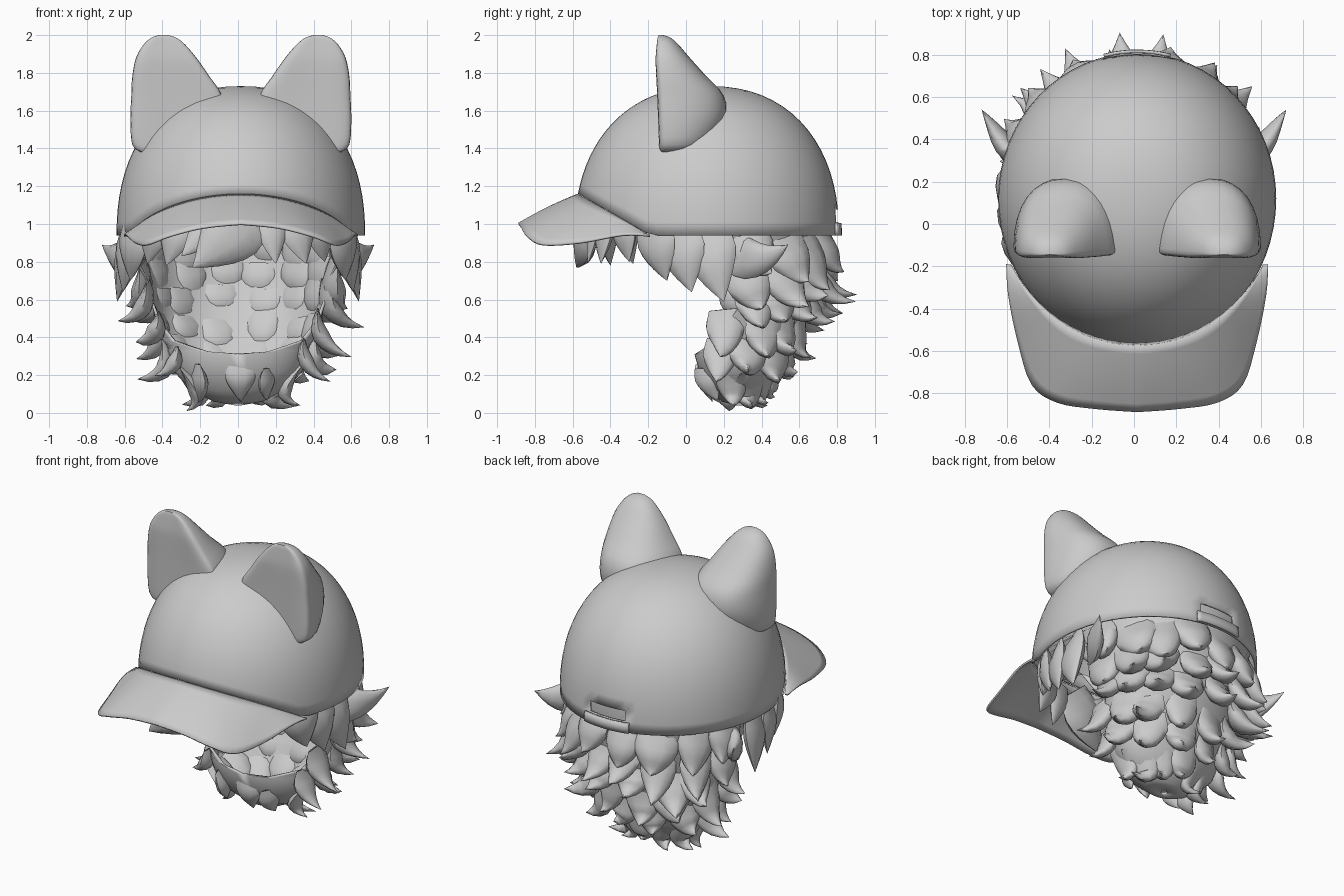
import bpy, bmesh, math, random
from mathutils import Vector

if "Cube" in bpy.data.objects:
    bpy.data.objects.remove(bpy.data.objects["Cube"])

random.seed(11)
CX = 0.015
grey = bpy.data.materials.new("plain_grey")
grey.diffuse_color = (0.6, 0.6, 0.6, 1)
grey.use_nodes = True
grey.node_tree.nodes["Principled BSDF"].inputs["Base Color"].default_value = grey.diffuse_color


def finish(name, bm, thick=0, angle=40):
    bmesh.ops.recalc_face_normals(bm, faces=bm.faces)
    me = bpy.data.meshes.new(name)
    bm.to_mesh(me)
    bm.free()
    ob = bpy.data.objects.new(name, me)
    bpy.context.collection.objects.link(ob)
    me.materials.append(grey)
    if thick:
        mod = ob.modifiers.new("thickness", 'SOLIDIFY')
        mod.thickness = thick
        mod.offset = -1
    bpy.ops.object.select_all(action='DESELECT')
    ob.select_set(True)
    bpy.context.view_layer.objects.active = ob
    bpy.ops.object.shade_smooth_by_angle(angle=math.radians(angle))
    return ob


def loft(bm, rows, closed=False, cap=False):
    """Skin a list of equally long point rows."""
    vr = [[bm.verts.new(p) for p in r] for r in rows]
    n = len(rows[0])
    for a, b in zip(vr, vr[1:]):
        for i in range(n if closed else n - 1):
            j = (i + 1) % n
            bm.faces.new((a[i], a[j], b[j], b[i]))
    if cap:
        bm.faces.new(vr[0])
        bm.faces.new(vr[-1])
    bmesh.ops.remove_doubles(bm, verts=bm.verts, dist=0.0005)


def interp(pts, t):
    """Smooth curve through evenly spaced points, t in 0..1."""
    f = min(max(t, 0), 0.99999) * (len(pts) - 1)
    i = int(f)
    u = f - i
    g = [Vector(pts[min(max(k, 0), len(pts) - 1)]) for k in (i - 1, i, i + 1, i + 2)]
    return 0.5 * (2 * g[1] + (g[2] - g[0]) * u + (2 * g[0] - 5 * g[1] + 4 * g[2] - g[3]) * u * u
                  + (3 * g[1] - g[0] - 3 * g[2] + g[3]) * u ** 3)


# ---- cap dome: egg-like shell, rim raised where the brim joins ----
BRIM = math.radians(64)


def rim_z(phi):
    a = abs((phi + math.pi) % (2 * math.pi) - math.pi) / BRIM
    return 0.94 + 0.22 * max(0, 1 - a * a)


def dome_point(phi, z, grow=0.0):
    h = min(max((z - 0.94) / 0.79, 0), 1)
    r = (1 - h ** 2.25) ** (1 / 2.25)
    ry = 0.71 if math.cos(phi) > 0 else 0.69
    return Vector((CX + (0.658 + grow) * r * math.sin(phi),
                   0.12 - (ry + grow) * r * math.cos(phi), z))


bm = bmesh.new()
rows = []
for k in range(19):
    s = math.sin(k / 18 * math.pi / 2)
    rows.append([dome_point(i * math.tau / 64, rim_z(i * math.tau / 64) * (1 - s) + 1.73 * s)
                 for i in range(64)])
loft(bm, rows, closed=True)
# adjustment opening at the back
hole = []
for f in bm.faces:
    c = f.calc_center_median()
    if c.y > 0.6 and abs(c.x - CX) < 0.15 and 1.0 < c.z < 1.1:
        hole.append(f)
bmesh.ops.delete(bm, geom=hole, context='FACES')
finish("cap_dome", bm, 0.015)

# ---- strap across the opening ----
bm = bmesh.new()
loft(bm, [[dome_point(math.pi + (i - 6) * 0.04, z, 0.015) for i in range(13)]
          for z in (0.94, 0.97, 1.005)])
finish("back_strap", bm, 0.015)

# ---- brim: from the dome out to the drooping edge ----
edge = [(0, -0.89, 1.005), (0.2, -0.875, 0.985), (0.38, -0.845, 0.94), (0.5, -0.76, 0.895),
        (0.565, -0.56, 0.905), (0.61, -0.34, 0.945), (0.62, -0.19, 0.945)]
bm = bmesh.new()
rows = []
for k in range(9):
    t = k / 8
    row = []
    for i in range(-24, 25):
        a = i / 24
        inner = dome_point(a * BRIM, rim_z(a * BRIM), 0.003)
        o = interp(edge, abs(a))
        outer = Vector((CX + math.copysign(o.x, a), o.y, o.z))
        p = inner.lerp(outer, t)
        p.z += 0.008 * math.sin(t * math.pi) * (1 - a * a)
        row.append(p)
    rows.append(row)
loft(bm, rows)
finish("cap_brim", bm, 0.012)

# ---- ears: D-shaped sections, nearly flat in front, rounded behind ----
# height, inner x, outer x, back y
EAR = [(1.38, 0.14, 0.53, 0.06), (1.42, 0.11, 0.575, 0.13), (1.55, 0.09, 0.585, 0.21),
       (1.68, 0.1, 0.58, 0.2), (1.78, 0.165, 0.575, 0.11), (1.88, 0.235, 0.555, 0.02),
       (1.95, 0.295, 0.515, -0.04), (1.985, 0.34, 0.475, -0.08), (2.0, 0.385, 0.435, -0.12)]
for side, label in ((1, "right_ear"), (-1, "left_ear")):
    bm = bmesh.new()
    rows = []
    for k in range(25):
        z, x0, x1, yb = interp([Vector(e) for e in EAR], k / 24)
        front = -0.1 - 0.04 * k / 24
        mid, half = (x0 + x1) / 2, (x1 - x0) / 2
        row = []
        for i in range(32):
            a = i * math.tau / 32
            c, s = math.cos(a), math.sin(a)
            x = mid + half * math.copysign(abs(c) ** 0.85, c)
            if s > 0:
                y = front + (yb - front) * s ** 0.9
            else:
                y = front - 0.05 * min(1, half * 6) * (abs(s) ** 0.6 - 0.3 * s ** 4)
            row.append((CX + side * x, y, z))
        rows.append(row)
    loft(bm, rows, closed=True, cap=True)
    finish(label, bm, 0, 70)

# ---- hair base: shell open at the face, closing under the chin ----
# height, half width, half depth, centre y, opening half angle in degrees
HAIR = [(1.2, 0.59, 0.61, 0.12, 0), (1.1, 0.615, 0.64, 0.12, 15), (0.96, 0.6, 0.62, 0.13, 76),
        (0.84, 0.56, 0.57, 0.17, 88), (0.72, 0.5, 0.48, 0.24, 92), (0.6, 0.47, 0.39, 0.28, 94),
        (0.48, 0.44, 0.31, 0.31, 74), (0.38, 0.4, 0.27, 0.3, 58), (0.325, 0.375, 0.245, 0.29, 25),
        (0.31, 0.37, 0.24, 0.285, 0), (0.22, 0.34, 0.21, 0.28, 0), (0.12, 0.25, 0.155, 0.275, 0),
        (0.06, 0.13, 0.09, 0.28, 0), (0.04, 0.02, 0.02, 0.28, 0)]


def hair_at(z, d, grow=1.0):
    """Point on the hair base at a height and angle (0 is the front)."""
    z = min(max(z, 0.041), 1.19)
    for a, b in zip(HAIR, HAIR[1:]):
        if a[0] >= z >= b[0]:
            t = (a[0] - z) / (a[0] - b[0])
            _, rx, ry, cy, _ = [p + (q - p) * t for p, q in zip(a, b)]
            return Vector((grow * rx * math.sin(d), cy - grow * ry * math.cos(d), z))


bm = bmesh.new()
rows = []
for z, rx, ry, cy, op in HAIR:
    row = []
    for i in range(49):
        d = math.radians(op + (360 - 2 * op) * i / 48)
        row.append((rx * math.sin(d), cy - ry * math.cos(d), z))
    rows.append(row)
loft(bm, rows)
finish("hair_base", bm, 0.015, 60)


# ---- locks: flattened horns, buried at the root, sharp upturned tip ----
WIDE = (0.8, 0.95, 1, 0.9, 0.72, 0.5, 0.26, 0.01)
DEEP = (0.1, 0.5, 0.8, 0.9, 0.78, 0.55, 0.28, 0.01)


def lock(bm, base, tip, width, curl=0.06, flat=0.5, ctrl=None):
    base, tip = Vector(base), Vector(tip)
    out = Vector((base.x, base.y - 0.2, 0)).normalized()
    ctrl = ctrl or base.lerp(tip, 0.5) - Vector((0, 0, curl))
    rows = []
    for k, (w, h) in enumerate(zip(WIDE, DEEP)):
        t = k / 7
        p = base * (1 - t) ** 2 + ctrl * 2 * t * (1 - t) + tip * t * t
        d = ((ctrl - base) * (1 - t) + (tip - ctrl) * t).normalized()
        u = d.cross(out).normalized()
        v = u.cross(d)
        rows.append([p + u * width * w * math.cos(a * math.pi / 5)
                     + v * width * flat * h * math.sin(a * math.pi / 5) for a in range(10)])
    loft(bm, rows, closed=True)


# base height, tip height, tip reach x, tip reach y, from angle, to angle, count, width
TIERS = [(0.97, 0.69, 0.64, 0.57, 108, 252, 8, 0.125), (0.82, 0.57, 0.65, 0.61, 104, 256, 8, 0.12),
         (0.68, 0.47, 0.66, 0.56, 96, 264, 8, 0.115), (0.52, 0.32, 0.62, 0.43, 80, 280, 8, 0.11),
         (0.38, 0.18, 0.52, 0.3, 64, 296, 8, 0.105), (0.25, 0.04, 0.33, 0.18, 0, 324, 10, 0.09)]
bm = bmesh.new()
for zb, zt, tx, ty, a0, a1, n, w in TIERS:
    for i in range(n):
        d = math.radians(a0 + (a1 - a0) * i / (n - 1) + random.uniform(-6, 6))
        z = zb + random.uniform(-0.03, 0.03)
        zt1 = max(0.01, zt + random.uniform(-0.05, 0.06))
        reach = random.uniform(0.9, 1.05)
        face = max(0, math.cos(d))  # locks on the chin hang close
        tip = (tx * reach * math.sin(d), 0.29 - ty * reach * math.cos(d) * (1 - 0.2 * face), zt1)
        ctrl = hair_at((z + zt1) / 2 - 0.1 * (1 - face), d, 1.06)
        lock(bm, hair_at(z, d, 0.96), tip, w * random.uniform(0.85, 1.1), 0, 0.55 - 0.1 * face, ctrl)
finish("hair_locks", bm, 0, 60)

# side locks, mirrored: flicked-out wisps and the ones in front of the ears
bm = bmesh.new()
for s in (1, -1):
    lock(bm, (s * 0.53, 0.24, 0.84), (s * 0.72, 0.54, 0.89), 0.11, 0.09)
    lock(bm, (s * 0.57, 0.1, 0.98), (s * 0.64, 0.2, 0.59), 0.14, 0.03, 0.4)
    lock(bm, (s * 0.57, -0.04, 0.98), (s * 0.61, 0.03, 0.64), 0.13, 0.03, 0.4)
    lock(bm, (s * 0.55, -0.18, 1.0), (s * 0.57, -0.1, 0.7), 0.12, 0.03, 0.4)
finish("side_locks", bm, 0, 60)

# fringe under the brim
bm = bmesh.new()
for bx, by, tx, ty, tz, w in ((0.06, -0.5, -0.24, -0.58, 0.77, 0.17), (-0.1, -0.5, -0.3, -0.56, 0.83, 0.09),
                              (0.17, -0.47, 0.2, -0.52, 0.79, 0.08), (0.29, -0.42, 0.36, -0.45, 0.79, 0.1),
                              (-0.3, -0.42, -0.38, -0.4, 0.78, 0.1), (0.42, -0.34, 0.46, -0.3, 0.8, 0.1),
                              (-0.43, -0.34, -0.48, -0.28, 0.79, 0.1)):
    lock(bm, (bx, by, 1.06), (tx, ty, tz), w, 0.03, 0.4)
finish("fringe", bm, 0, 60)
